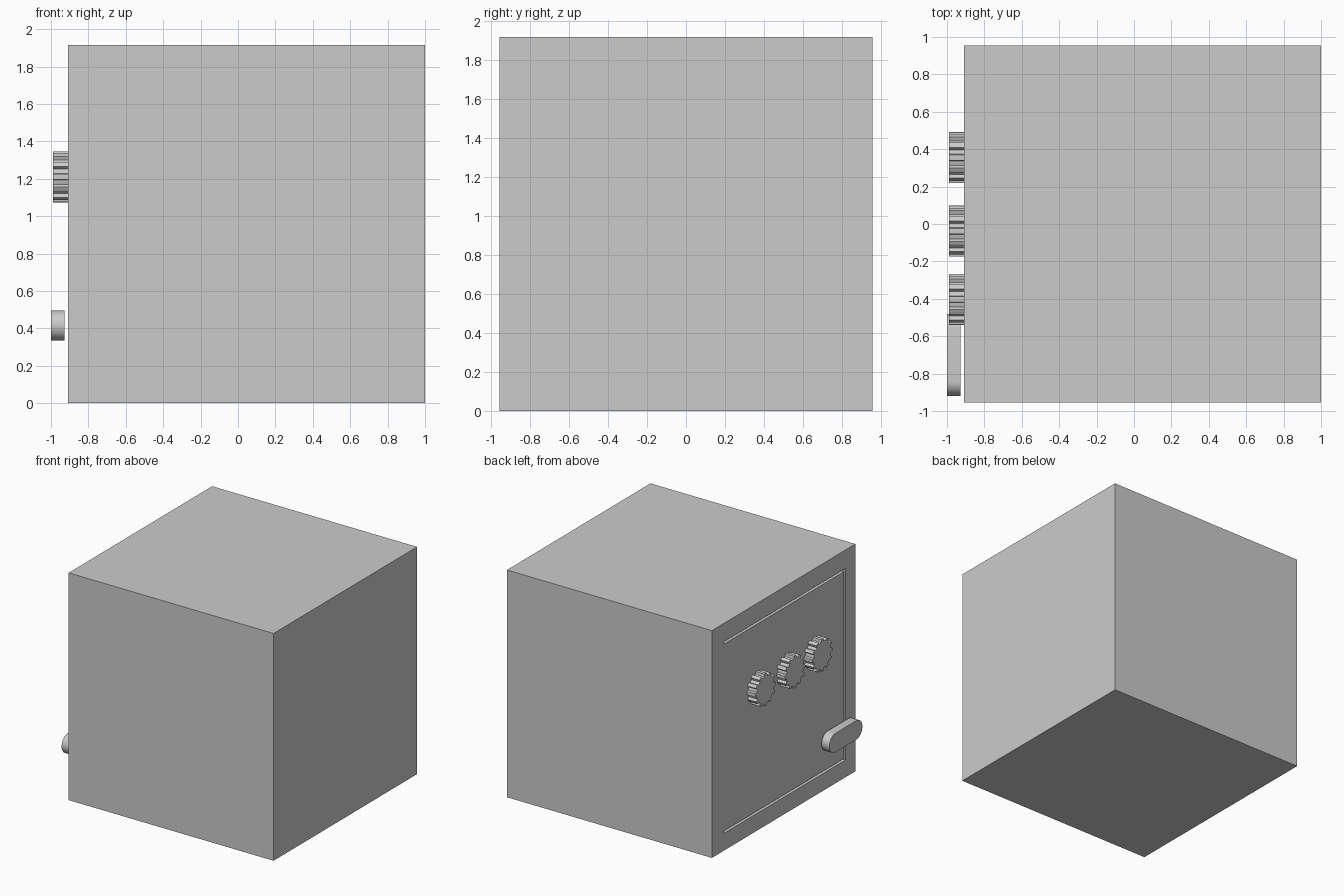
import bpy, bmesh, math
from math import cos, sin, pi, radians

if "Cube" in bpy.data.objects:
    bpy.data.objects.remove(bpy.data.objects["Cube"])


def add_object(name, bm):
    bmesh.ops.recalc_face_normals(bm, faces=bm.faces)
    mesh = bpy.data.meshes.new(name)
    bm.to_mesh(mesh)
    bm.free()
    obj = bpy.data.objects.new(name, mesh)
    bpy.context.collection.objects.link(obj)
    return obj


def box(name, lo, hi):
    bm = bmesh.new()
    bmesh.ops.create_cube(bm, size=1)
    for v in bm.verts:
        v.co = [a + (c + 0.5) * (b - a) for a, b, c in zip(lo, hi, v.co)]
    return add_object(name, bm)


def prism_x(name, outline, x0, x1):
    """Extrude a closed (y, z) outline along x."""
    bm = bmesh.new()
    face = bm.faces.new([bm.verts.new((x0, y, z)) for y, z in outline])
    ext = bmesh.ops.extrude_face_region(bm, geom=[face])
    for g in ext["geom"]:
        if isinstance(g, bmesh.types.BMVert):
            g.co.x = x1
    return add_object(name, bm)


def smooth(obj, angle):
    bpy.ops.object.select_all(action='DESELECT')
    obj.select_set(True)
    bpy.context.view_layer.objects.active = obj
    bpy.ops.object.shade_smooth_by_angle(angle=radians(angle))


FACE = -0.91   # plane of the door side

# Safe body
body = box("safe_body", (FACE, -0.955, 0), (1.0, 0.955, 1.915))

# Door seam: a groove on three sides, open at the hinge side
G, D = 0.02, 0.04
Y0, Y1, Z0, Z1 = -0.825, 0.795, 0.145, 1.76
seam = [(Y0, Y0), (Y0 + G, Y0 + G), (Y1, Y1)]
outline = [(Y1, Z0), (Y0, Z0), (Y0, Z1), (Y1, Z1),
           (Y1, Z1 - G), (Y0 + G, Z1 - G), (Y0 + G, Z0 + G), (Y1, Z0 + G)]
cutter = prism_x("door_seam_cutter", outline, FACE - 0.05, FACE + D)
mod = body.modifiers.new("door_seam", 'BOOLEAN')
mod.operation = 'DIFFERENCE'
mod.solver = 'EXACT'
mod.object = cutter
bpy.context.view_layer.objects.active = body
bpy.ops.object.modifier_apply(modifier=mod.name)
bpy.data.objects.remove(cutter)


# Three toothed combination dials
def gear_outline(cy, cz, r_out, r_in, teeth):
    pts = []
    for i in range(teeth):
        for frac, r in ((-0.30, r_in), (-0.20, r_out), (0, r_out),
                        (0.20, r_out), (0.30, r_in), (0.5, r_in)):
            a = 2 * pi * (i + frac) / teeth
            pts.append((cy + r * cos(a), cz + r * sin(a)))
    return pts


for i, cy in enumerate((0.355, -0.038, -0.403)):
    prism_x(f"combination_dial_{i + 1}",
            gear_outline(cy, 1.21, 0.136, 0.115, 12), -0.99, FACE + 0.005)

# Rounded lever handle, standing just clear of the door
R, N = 0.08, 16
handle = []
for cy, start in ((-0.56, -pi / 2), (-0.84, pi / 2)):
    for k in range(N + 1):
        a = start + pi * k / N
        handle.append((cy + R * cos(a), 0.415 + R * sin(a)))
smooth(prism_x("door_handle", handle, -1.0, -0.927), 30)
